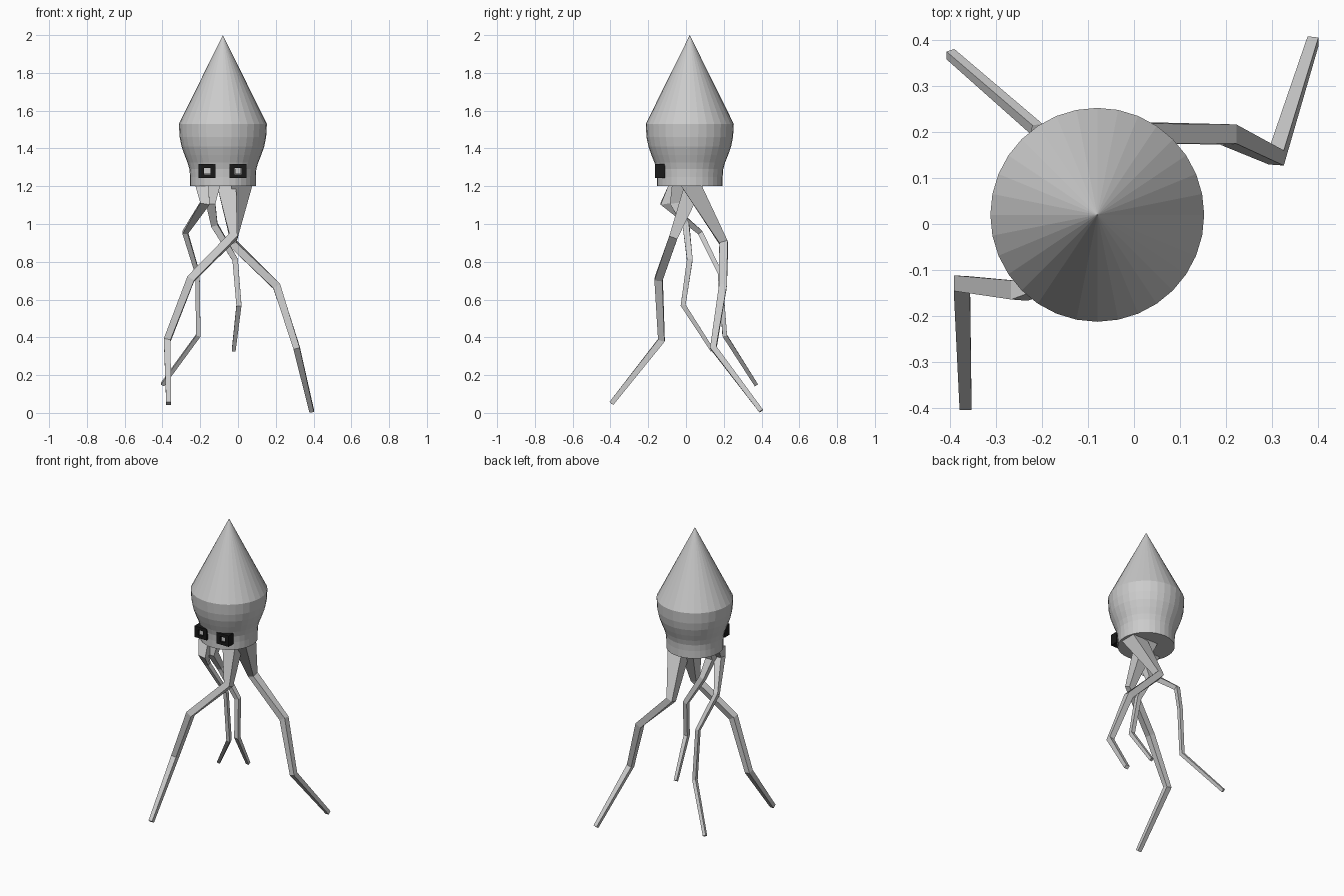
import bpy, bmesh, math
from mathutils import Vector

if "Cube" in bpy.data.objects:
    bpy.data.objects.remove(bpy.data.objects["Cube"])

CX, CY = -0.08, 0.02


def make_object(name, bm, mat=None):
    bmesh.ops.recalc_face_normals(bm, faces=bm.faces)
    me = bpy.data.meshes.new(name)
    bm.to_mesh(me)
    bm.free()
    ob = bpy.data.objects.new(name, me)
    bpy.context.collection.objects.link(ob)
    if mat:
        me.materials.append(mat)
    return ob


def bridge(bm, a, b):
    n = len(a)
    for i in range(n):
        bm.faces.new((a[i], a[(i + 1) % n], b[(i + 1) % n], b[i]))


def head():
    # lathed bulb with a pointed cone on top
    profile = [(0.174, 1.20), (0.174, 1.25), (0.177, 1.29), (0.187, 1.325),
               (0.203, 1.365), (0.219, 1.41), (0.229, 1.46), (0.233, 1.53)]
    bm = bmesh.new()
    n = 32
    rings = [[bm.verts.new((CX + r * math.cos(2 * math.pi * i / n),
                            CY + r * math.sin(2 * math.pi * i / n), z))
              for i in range(n)] for r, z in profile]
    for a, b in zip(rings, rings[1:]):
        bridge(bm, a, b)
    bm.faces.new(rings[0])
    tip = bm.verts.new((CX, CY, 2.0))
    for i in range(n):
        bm.faces.new((rings[-1][i], rings[-1][(i + 1) % n], tip))
    make_object("head", bm)


def leg(name, path):
    # square section swept along joints; each joint is (x, y, z, width)
    pts = [Vector(p[:3]) for p in path]
    bm = bmesh.new()
    rings = []
    for i, p in enumerate(pts):
        t_in = (p - pts[max(i - 1, 0)]).normalized()
        t_out = (pts[min(i + 1, len(pts) - 1)] - p).normalized()
        t = (t_in + t_out).normalized()
        if i == 0:
            t = Vector((0, 0, -1))
        u = (Vector((1, 0, 0)) - t * t.x).normalized()
        v = t.cross(u)
        h = path[i][3] / 2
        rings.append([bm.verts.new(p + u * a * h + v * b * h)
                      for a, b in ((-1, -1), (1, -1), (1, 1), (-1, 1))])
    for a, b in zip(rings, rings[1:]):
        bridge(bm, a, b)
    bm.faces.new(rings[0])
    bm.faces.new(rings[-1])
    make_object(name, bm)


def eye(name, x, black):
    # square dark frame with an open middle
    bm = bmesh.new()
    loops = []
    for w, h, y in ((0.045, 0.037, -0.165), (0.018, 0.017, -0.165),
                    (0.018, 0.017, -0.11), (0.045, 0.037, -0.11)):
        loops.append([bm.verts.new((x + a * w, y, 1.28 + b * h))
                      for a, b in ((-1, -1), (1, -1), (1, 1), (-1, 1))])
    for i in range(4):
        bridge(bm, loops[i], loops[(i + 1) % 4])
    make_object(name + "_frame", bm, black)
    # grey pupil inside the frame
    bm = bmesh.new()
    bmesh.ops.create_cube(bm, size=1)
    for v in bm.verts:
        v.co = Vector((x + v.co.x * 0.034, -0.133 + v.co.y * 0.04, 1.28 + v.co.z * 0.032))
    make_object(name + "_pupil", bm)


black = bpy.data.materials.new("black")
black.diffuse_color = (0.01, 0.01, 0.01, 1)
black.use_nodes = True
black.node_tree.nodes["Principled BSDF"].inputs["Base Color"].default_value = black.diffuse_color

head()
eye("left_eye", -0.163, black)
eye("right_eye", 0.0, black)

leg("front_left_leg", [(-0.06, 0.04, 1.20, 0.10), (-0.025, -0.065, 0.935, 0.045),
                       (-0.25, -0.145, 0.71, 0.042), (-0.375, -0.13, 0.385, 0.036),
                       (-0.367, -0.395, 0.05, 0.026)])
leg("back_right_leg", [(0.02, 0.03, 1.20, 0.11), (-0.03, 0.20, 0.90, 0.045),
                       (0.205, 0.195, 0.67, 0.042), (0.31, 0.145, 0.345, 0.034),
                       (0.39, 0.398, 0.01, 0.024)])
leg("back_left_leg", [(-0.19, -0.06, 1.20, 0.07), (-0.175, -0.11, 1.11, 0.05),
                      (-0.28, 0.075, 0.955, 0.028), (-0.215, 0.18, 0.74, 0.024),
                      (-0.21, 0.205, 0.41, 0.024), (-0.4, 0.37, 0.15, 0.02)])
leg("middle_leg", [(-0.13, -0.04, 1.20, 0.07), (-0.145, -0.06, 1.11, 0.05),
                   (-0.125, 0.0, 0.995, 0.035), (-0.015, 0.02, 0.81, 0.03),
                   (0.005, -0.015, 0.57, 0.027), (-0.023, 0.14, 0.33, 0.02)])
